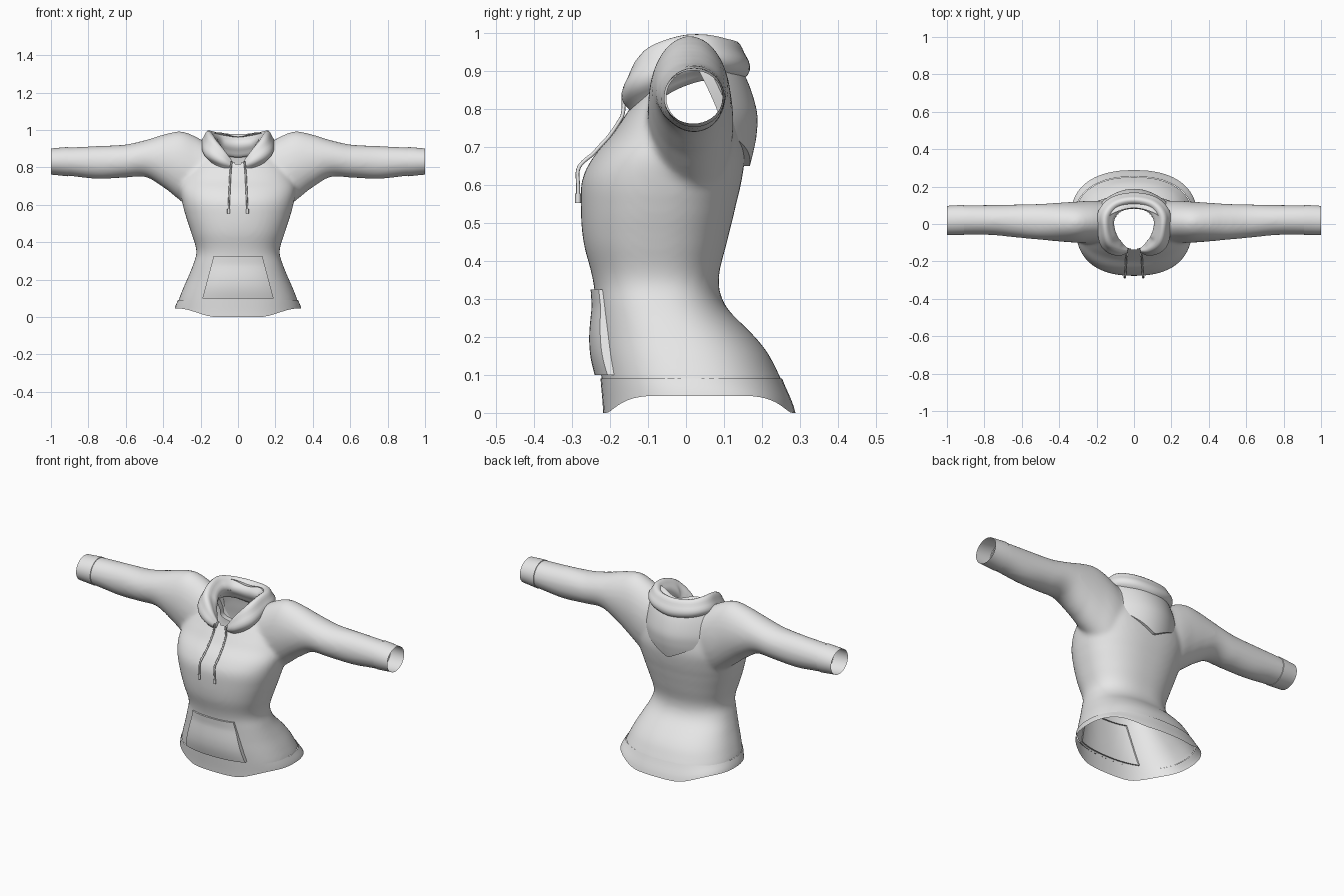
import bpy, bmesh, math
from mathutils import Vector

cube = bpy.data.objects.get("Cube")
if cube:
    bpy.data.objects.remove(cube)

fabric = bpy.data.materials.new("light grey fabric")
fabric.use_nodes = True
fabric.diffuse_color = (0.8, 0.8, 0.8, 1)
fabric.node_tree.nodes["Principled BSDF"].inputs["Base Color"].default_value = (0.8, 0.8, 0.8, 1)


def spline(keys, t):
    """Smooth interpolation of key rows, t from 0 to 1 over the whole list."""
    f = min(max(t, 0), 1) * (len(keys) - 1)
    i = min(int(f), len(keys) - 2)
    u = f - i
    a, b, c, d = (keys[min(max(j, 0), len(keys) - 1)] for j in range(i - 1, i + 3))
    return [q + 0.5 * u * (r - p + u * (2 * p - 5 * q + 4 * r - s + u * (3 * (q - r) + s - p)))
            for p, q, r, s in zip(a, b, c, d)]


def at(keys, value):
    """Interpolate key rows where the first column equals value."""
    for i in range(len(keys) - 1):
        a, b = keys[i][0], keys[i + 1][0]
        if value <= b or i == len(keys) - 2:
            return spline(keys, (i + (value - a) / (b - a)) / (len(keys) - 1))


def finish(obj, angle=50):
    obj.data.materials.clear()
    obj.data.materials.append(fabric)
    bpy.ops.object.select_all(action='DESELECT')
    obj.select_set(True)
    bpy.context.view_layer.objects.active = obj
    bpy.ops.object.shade_smooth_by_angle(angle=math.radians(angle))


def loft(name, rows, closed=True, caps=False):
    """Skin a list of equally long point rows."""
    bm = bmesh.new()
    grid = [[bm.verts.new(p) for p in row] for row in rows]
    n = len(rows[0])
    for lo, hi in zip(grid, grid[1:]):
        for j in range(n if closed else n - 1):
            k = (j + 1) % n
            bm.faces.new((lo[j], lo[k], hi[k], hi[j]))
    if caps:
        bm.faces.new(grid[0][::-1])
        bm.faces.new(grid[-1])
    bmesh.ops.recalc_face_normals(bm, faces=bm.faces)
    mesh = bpy.data.meshes.new(name)
    bm.to_mesh(mesh)
    bm.free()
    obj = bpy.data.objects.new(name, mesh)
    bpy.context.collection.objects.link(obj)
    finish(obj)
    return obj


# Torso sections: height, half width, front y, back y
TORSO = [(0.0, 0.335, -0.215, 0.285), (0.09, 0.318, -0.222, 0.25), (0.15, 0.295, -0.23, 0.22),
         (0.2, 0.272, -0.234, 0.18), (0.28, 0.24, -0.238, 0.105), (0.35, 0.222, -0.245, 0.086),
         (0.45, 0.25, -0.27, 0.108), (0.55, 0.282, -0.277, 0.132), (0.62, 0.3, -0.272, 0.148),
         (0.68, 0.31, -0.24, 0.155), (0.73, 0.3, -0.195, 0.15), (0.79, 0.27, -0.155, 0.14),
         (0.86, 0.22, -0.11, 0.13), (0.93, 0.17, -0.07, 0.11)]
POWER = 2.35


def torso_ring(z, grow=0.0, n=72):
    _, hw, yf, yb = at(TORSO, z)
    pts = []
    for j in range(n):
        a = math.tau * j / n
        c, s = math.cos(a), math.sin(a)
        x = math.copysign(abs(c) ** (2 / POWER), c) * (hw + grow)
        y = math.copysign(abs(s) ** (2 / POWER), s) * ((yb - yf) / 2 + grow) + (yf + yb) / 2
        pts.append((x, y, z))
    return pts


def front_y(x, z):
    _, hw, yf, yb = at(TORSO, z)
    return (yf + yb) / 2 - (yb - yf) / 2 * max(0, 1 - abs(x / hw) ** POWER) ** (1 / POWER)


# Sleeve sections: x, low z, high z, front y, back y
SLEEVE = [(0, 0.6, 0.88, -0.09, 0.11), (0.15, 0.57, 0.92, -0.1, 0.12), (0.22, 0.56, 0.962, -0.1, 0.125),
          (0.3, 0.615, 0.992, -0.1, 0.12), (0.38, 0.68, 0.98, -0.095, 0.115),
          (0.49, 0.747, 0.947, -0.085, 0.108), (0.6, 0.745, 0.922, -0.075, 0.105),
          (0.75, 0.738, 0.914, -0.06, 0.102), (0.9, 0.753, 0.907, -0.056, 0.1),
          (1.0, 0.761, 0.901, -0.058, 0.097)]


def sleeve_ring(x, grow=0.0, n=40):
    _, lo, hi, yf, yb = at(SLEEVE, abs(x))
    ring = []
    for j in range(n):
        a = math.tau * j / n
        ring.append((x, (yf + yb) / 2 + ((yb - yf) / 2 + grow) * math.cos(a),
                     (lo + hi) / 2 + ((hi - lo) / 2 + grow) * math.sin(a)))
    return ring


# Body: torso and sleeves fused into one cloth surface
body = loft("body", [torso_ring(0.05 + 0.02 * i) for i in range(45)], caps=True)
arms = loft("arms", [sleeve_ring(i * 0.02) for i in range(-48, 49)], caps=True)
body.select_set(True)
arms.select_set(True)
bpy.context.view_layer.objects.active = body
bpy.ops.object.join()
remesh = body.modifiers.new("fuse", 'REMESH')
remesh.mode = 'VOXEL'
remesh.voxel_size = 0.011
relax = body.modifiers.new("relax", 'SMOOTH')
relax.factor = 0.5
relax.iterations = 10
bpy.context.view_layer.update()
fused = bpy.data.meshes.new_from_object(body.evaluated_get(bpy.context.evaluated_depsgraph_get()))
body.modifiers.clear()
body.data = fused

# Open the hem, the wrists and the neck
bm = bmesh.new()
bm.from_mesh(fused)
for point, normal in (((0, 0, 0.088), (0, 0, -1)), ((0.91, 0, 0), (1, 0, 0)), ((-0.91, 0, 0), (-1, 0, 0))):
    bmesh.ops.bisect_plane(bm, geom=bm.verts[:] + bm.edges[:] + bm.faces[:], plane_co=point,
                           plane_no=normal, clear_outer=True)
neck = []
for f in bm.faces:
    p = f.calc_center_median()
    if p.z > 0.7 and (p.x / 0.115) ** 2 + ((p.y + 0.02) / 0.115) ** 2 < 1:
        neck.append(f)
bmesh.ops.delete(bm, geom=neck, context='FACES')
bm.to_mesh(fused)
bm.free()
finish(body, 60)

# Hem band with a lower edge that rises at the sides
hem_rows = []
for i in range(6):
    row = []
    for x, y, z in torso_ring(0.09 * (1 - i / 5), 0.003):
        t = min(max((abs(x) / 0.335 - 0.35) / 0.6, 0), 1)
        row.append((x, y, z + 0.045 * t * t * (3 - 2 * t) * i / 5))
    hem_rows.append(row)
loft("hem_band", hem_rows)

# Cuffs
for side, label in ((1, "left"), (-1, "right")):
    loft(label + "_cuff", [sleeve_ring(side * x, g) for x, g in
                           ((0.908, -0.004), (0.91, 0.002), (0.94, 0.002), (0.97, 0.001), (1.0, 0))])

# Front pocket: a raised trapezoid following the belly
pocket_rows = []
V, U = 16, 20
for i in range(-1, V + 2):
    v = min(max(i / V, 0), 1)
    z, half = 0.1 + 0.225 * v, 0.19 - 0.06 * v
    row = []
    for j in range(-1, U + 2):
        x = half * (2 * min(max(j / U, 0), 1) - 1)
        rim = i in (-1, V + 1) or j in (-1, U + 1)
        lift = -0.008 if rim else 0.01 + 0.012 * math.sin(math.pi * min(v + 0.2, 1))
        row.append((x, front_y(x, z) - lift, z))
    pocket_rows.append(row)
loft("front_pocket", pocket_rows, closed=False)

# Hood rolled around the neck: x, y, z, sideways radius, upright radius
ROLL = [(0.034, -0.142, 0.815, 0.012, 0.022), (0.08, -0.133, 0.845, 0.036, 0.052),
        (0.13, -0.095, 0.885, 0.048, 0.07), (0.15, -0.02, 0.922, 0.042, 0.064),
        (0.146, 0.05, 0.935, 0.045, 0.056), (0.095, 0.105, 0.925, 0.042, 0.054)]
roll_keys = ROLL + [(0, 0.125, 0.915, 0.04, 0.058)] + [(-k[0],) + k[1:] for k in reversed(ROLL)]
rows = []
STEPS = 72
for i in range(STEPS + 1):
    x, y, z, r, h = spline(roll_keys, i / STEPS)
    tangent = Vector(spline(roll_keys, i / STEPS + 0.01)[:2]) - Vector(spline(roll_keys, i / STEPS - 0.01)[:2])
    out = Vector((tangent.y, -tangent.x)).normalized()
    row = []
    for j in range(28):
        a = math.tau * j / 28
        fold = 1 + 0.1 * math.cos(4 * a + 0.6)
        row.append((x + out.x * r * fold * math.cos(a), y + out.y * r * fold * math.cos(a),
                    z + h * fold * math.sin(a)))
    rows.append(row)
loft("hood_roll", rows, caps=True)

# Hood hanging down the back: height, half width, y
DRAPE = [(0.65, 0.008, 0.168), (0.69, 0.085, 0.178), (0.735, 0.165, 0.186), (0.79, 0.178, 0.187),
         (0.86, 0.19, 0.168), (0.92, 0.19, 0.14), (0.965, 0.165, 0.112), (0.975, 0.14, 0.085)]
rows = []
for i in range(33):
    z, half, y = spline(DRAPE, i / 32)
    row = []
    for j in range(-13, 14):
        x = half * min(max(j / 12, -1), 1)
        skirt = 0.03 if abs(j) == 13 else 0
        row.append((x, y - 2.3 * x * x - skirt, z - 0.012 * math.cos(x * 30) * (i / 32) ** 3))
    rows.append(row)
rows.insert(0, [(x, y - 0.03, z) for x, y, z in rows[0]])
loft("hood_back", rows, closed=False)

# Drawstrings with thicker ends
CORD = [(0.034, -0.165, 0.83), (0.04, -0.168, 0.78), (0.044, -0.205, 0.71), (0.046, -0.262, 0.668),
        (0.047, -0.284, 0.64), (0.049, -0.284, 0.6), (0.05, -0.284, 0.555)]


def cord(name, keys, side, radius):
    rows = []
    for i in range(25):
        x, y, z = spline(keys, i / 24)
        d = Vector(spline(keys, i / 24 + 0.02)) - Vector(spline(keys, i / 24 - 0.02))
        u = Vector((1, 0, 0))
        w = d.cross(u).normalized()
        c = Vector((x, min(y, front_y(x, z) - 0.006), z))
        ring = [c + radius * (u * math.cos(a) + w * math.sin(a)) for a in (math.tau * k / 8 for k in range(8))]
        rows.append([(side * p.x, p.y, p.z) for p in ring])
    loft(name, rows, caps=True)


for side, label in ((1, "left"), (-1, "right")):
    cord(label + "_drawstring", CORD, side, 0.005)
    cord(label + "_drawstring_tip", [(0.05, -0.284, 0.577), (0.05, -0.284, 0.552)], side, 0.0075)
